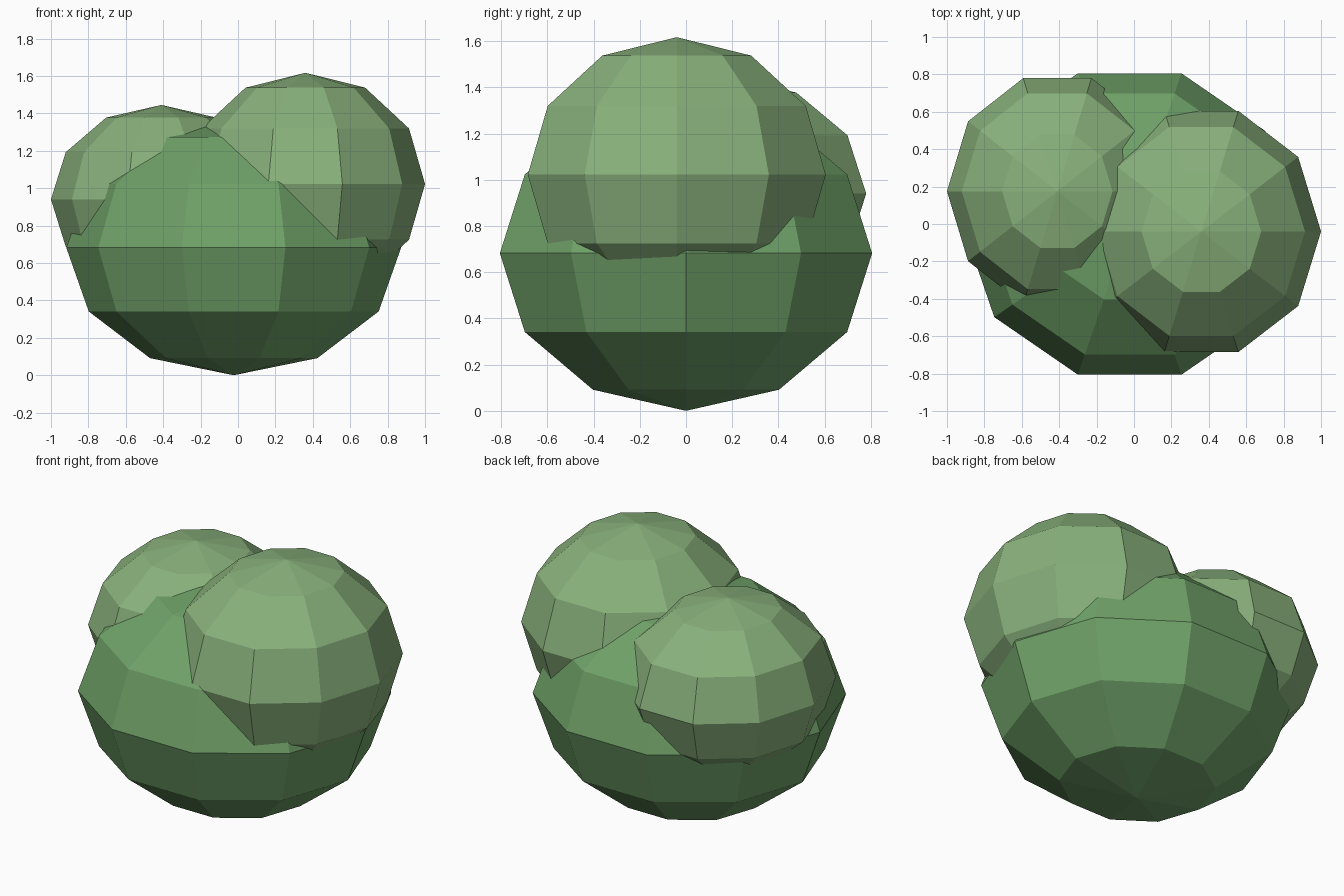
import bpy, bmesh
from math import pi
from mathutils import Matrix

if "Cube" in bpy.data.objects:
    bpy.data.objects.remove(bpy.data.objects["Cube"])


def material(name, rgb):
    m = bpy.data.materials.new(name)
    m.diffuse_color = (*rgb, 1)
    m.use_nodes = True
    m.node_tree.nodes["Principled BSDF"].inputs["Base Color"].default_value = m.diffuse_color
    return m


def blob(name, centre, radii, mat):
    """Low-poly ellipsoid with 10 sides and 6 rings, corners on the x axis."""
    bm = bmesh.new()
    bmesh.ops.create_uvsphere(bm, u_segments=10, v_segments=6, radius=1,
                              matrix=Matrix.Rotation(pi / 2, 4, 'Z'))
    bmesh.ops.scale(bm, vec=radii, verts=bm.verts)
    me = bpy.data.meshes.new(name)
    bm.to_mesh(me)
    bm.free()
    me.materials.append(mat)
    ob = bpy.data.objects.new(name, me)
    ob.location = centre
    bpy.context.collection.objects.link(ob)
    return ob


leaf = material("leaf_green", (0.16, 0.36, 0.14))
light = material("light_leaf_green", (0.25, 0.44, 0.20))

# wide base clump
blob("bush_base", (-0.023, 0, 0.682), (0.895, 0.847, 0.682), leaf)
# tall clump at the right
blob("bush_right_clump", (0.36, -0.04, 1.022), (0.64, 0.678, 0.595), light)
# smaller clump at the back left
blob("bush_left_clump", (-0.41, 0.175, 0.94), (0.59, 0.636, 0.505), light)
